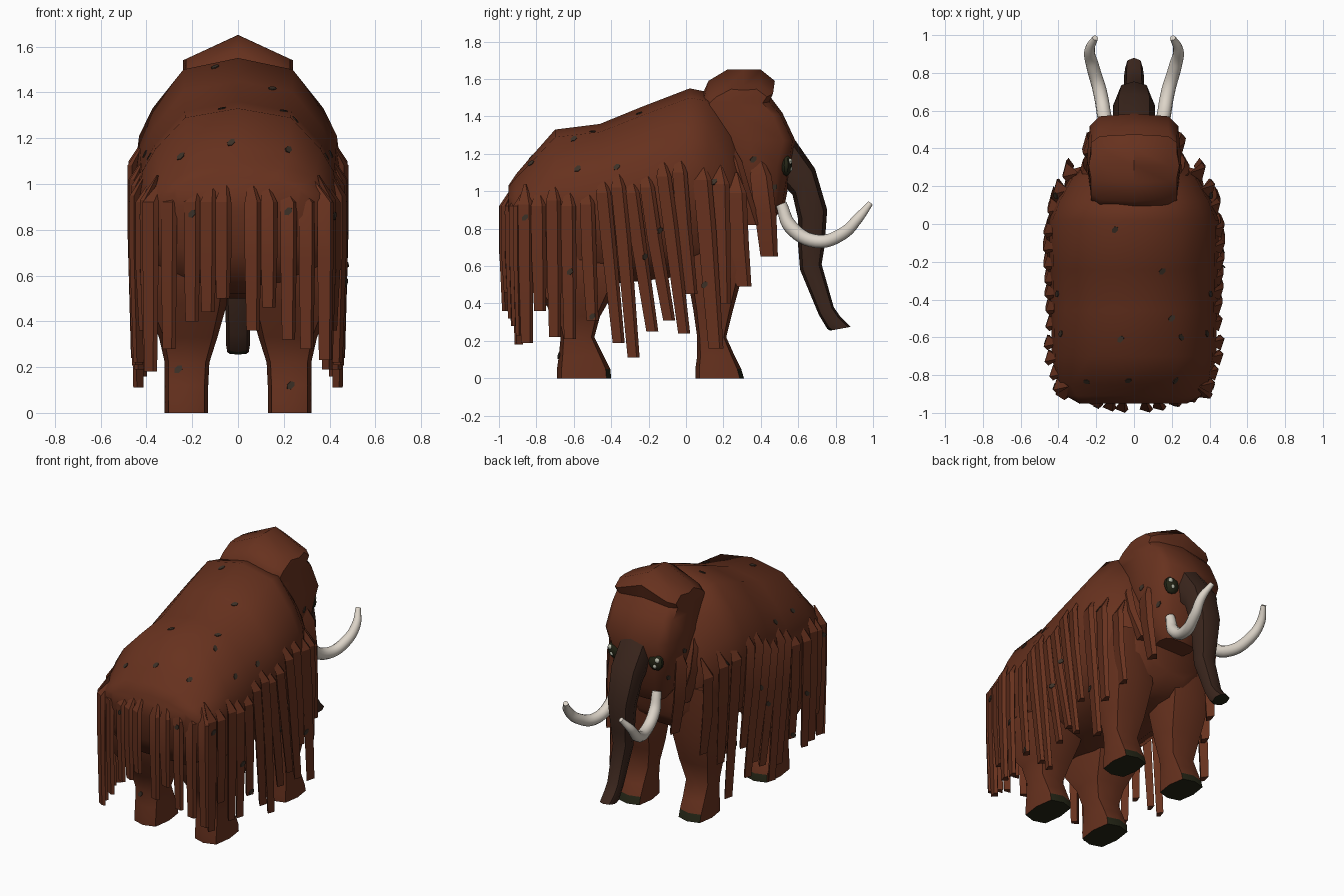
import bpy, bmesh, math
from mathutils import Vector as V

if "Cube" in bpy.data.objects:
    bpy.data.objects.remove(bpy.data.objects["Cube"])


def material(name, rgb):
    m = bpy.data.materials.new(name)
    m.diffuse_color = (*rgb, 1)
    m.use_nodes = True
    m.node_tree.nodes["Principled BSDF"].inputs["Base Color"].default_value = m.diffuse_color
    return m


FUR = material("reddish_brown_fur", (0.135, 0.031, 0.013))
SKIN = material("dark_trunk_skin", (0.043, 0.019, 0.012))
DARK = material("dark_horn", (0.018, 0.019, 0.008))
IVORY = material("ivory", (0.72, 0.66, 0.58))
GLINT = material("eye_glint", (0.5, 0.52, 0.42))
MUD = material("dark_fur_fleck", (0.045, 0.030, 0.020))


def finish(name, bm, mats, angle=40):
    bmesh.ops.recalc_face_normals(bm, faces=bm.faces[:])
    me = bpy.data.meshes.new(name)
    bm.to_mesh(me)
    bm.free()
    ob = bpy.data.objects.new(name, me)
    bpy.context.collection.objects.link(ob)
    for m in mats:
        me.materials.append(m)
    bpy.ops.object.select_all(action='DESELECT')
    ob.select_set(True)
    bpy.context.view_layer.objects.active = ob
    bpy.ops.object.shade_smooth_by_angle(angle=math.radians(angle))
    return ob


def add_loft(bm, rings):
    rows = [[bm.verts.new(p) for p in r] for r in rings]
    n = len(rows[0])
    for a, b in zip(rows, rows[1:]):
        for i in range(n):
            bm.faces.new((a[i], a[(i + 1) % n], b[(i + 1) % n], b[i]))
    bm.faces.new(rows[0])
    bm.faces.new(rows[-1])


def ring(c, a, b, n=8, power=1.0):
    # closed ring round c with half axes a and b; a power below 1 squares it off
    def f(t):
        return math.copysign(abs(t) ** power, t) if abs(t) > 1e-6 else 0
    ts = [2 * math.pi * i / n for i in range(n)]
    return [c + a * f(math.cos(t)) + b * f(math.sin(t)) for t in ts]


# Body: cross-sections from rump to chest (y, top, bottom, half width)
half = [(0, 0), (.53, .05), (.83, .22), (.96, .34), (1, .48), (.93, .85), (.5, 1), (0, 1)]
sections = [(-.95, 1.03, .88, .28), (-.91, 1.09, .70, .365), (-.85, 1.16, .58, .405),
            (-.70, 1.33, .52, .435), (-.46, 1.36, .50, .44), (-.24, 1.45, .52, .445),
            (.02, 1.55, .55, .45), (.12, 1.53, .55, .41), (.24, 1.42, .57, .34), (.33, 1.2, .68, .24)]
rings = []
for y, top, bot, w in sections:
    pts = [V((x * w, y, top - d * (top - bot))) for x, d in half]
    rings.append(pts + [V((-p.x, p.y, p.z)) for p in pts[-2:0:-1]])
bm = bmesh.new()
add_loft(bm, rings)
finish("body", bm, [FUR], 50)

# Head: stacked slices with a peaked crest (z, back, front, half width, ridge, squareness)
bm = bmesh.new()
slices = [(.83, .31, .46, .12, 0, .6), (.94, .22, .53, .20, 0, .6), (1.14, .14, .57, .24, 0, .7),
          (1.27, .10, .585, .25, 0, .45), (1.41, .08, .515, .24, .01, .4),
          (1.47, .08, .455, .24, .03, .4), (1.50, .12, .475, .24, .09, .4),
          (1.54, .22, .40, .24, .11, .4), (1.54, .31, .31, .24, .111, .4)]
rings = []
for z, back, front, w, ridge, sq in slices:
    r = ring(V((0, (back + front) / 2, z)), V((0, (front - back) / 2, 0)), V((w, 0, 0)), 12, sq)
    rings.append([p + V((0, 0, ridge * (1 - abs(p.x) / w))) for p in r])
add_loft(bm, rings)
bmesh.ops.delete(bm, geom=[f for f in bm.faces if len(f.verts) > 4 and f.calc_center_median().z > 1.5],
                 context='FACES_ONLY')
bmesh.ops.remove_doubles(bm, verts=bm.verts[:], dist=.001)
finish("head", bm, [FUR], 45)

# Trunk: front edge and back edge points with half width
bm = bmesh.new()
edges = [(.565, 1.30, .46, 1.10, .11), (.69, 1.12, .57, .98, .11), (.755, .90, .60, .85, .09),
         (.74, .70, .60, .70, .07), (.725, .61, .61, .58, .062), (.79, .38, .71, .34, .052),
         (.825, .33, .755, .265, .052), (.88, .275, .77, .255, .047)]
rings = []
for fy, fz, by, bz, w in edges:
    f, b = V((0, fy, fz)), V((0, by, bz))
    rings.append(ring((f + b) / 2, (f - b) / 2, V((w, 0, 0)), 8, .85))
add_loft(bm, rings)
ob = finish("trunk", bm, [SKIN, DARK], 50)
for p in ob.data.polygons:
    p.material_index = int(p.center.z < .28 and p.normal.z < -.5)

# Legs: (z, back, front, inner x, outer x)
front_leg = [(0, .05, .31, .13, .32), (.05, .05, .295, .13, .32), (.12, .06, .26, .13, .32),
             (.22, .06, .215, .125, .32), (.36, .04, .25, .09, .345), (.58, .0, .31, .06, .38),
             (.9, -.05, .32, .08, .36)]
back_leg = [(0, -.69, -.40, .13, .32), (.05, -.69, -.405, .13, .32), (.12, -.68, -.44, .13, .32),
            (.22, -.67, -.49, .125, .32), (.33, -.70, -.46, .09, .345), (.47, -.81, -.38, .05, .41),
            (.65, -.86, -.33, .03, .41), (.9, -.88, -.33, .04, .36)]
for label, data in (("front_leg", front_leg), ("back_leg", back_leg)):
    for side, s in (("right", 1), ("left", -1)):
        bm = bmesh.new()
        add_loft(bm, [ring(V((s * (i + o) / 2, (b + f) / 2, z)), V((0, (f - b) / 2, 0)),
                           V(((o - i) / 2, 0, 0)), 8, .55) for z, b, f, i, o in data])
        ob = finish(f"{label}_{side}", bm, [FUR, DARK], 50)
        # soles and toes
        for p in ob.data.polygons:
            p.material_index = int(p.center.z < .001 or (p.center.z < .04 and p.normal.y > .5))


def add_strand(bm, pts, out, width, thick):
    # hanging lock of fur: pointed at the root, bent over, slightly narrower at the tip
    tan = V((-out.y, out.x, 0))
    add_loft(bm, [[p + out * thick * a * k + tan * width * b * k
                   for a, b in ((1, .5), (.3, 1), (-1, 0), (.3, -1))]
                  for p, k in zip(pts, (.15, 1, 1, .8))])


# Side fur: (root y, root z, tip y, tip z, outer x)
locks = [(-.86, 1.04, -.85, .19, .40), (-.79, 1.03, -.78, .36, .42), (-.71, 1.06, -.70, .22, .445),
         (-.63, 1.03, -.62, .21, .45), (-.53, 1.04, -.50, .31, .44), (-.45, 1.10, -.36, .19, .44),
         (-.37, 1.13, -.28, .11, .445), (-.30, 1.10, -.18, .25, .445), (-.22, 1.13, -.09, .31, .45),
         (-.13, 1.19, -.01, .24, .455), (-.04, 1.21, .03, .45, .45), (.08, 1.17, .16, .16, .43),
         (.18, 1.15, .20, .40, .40), (.27, 1.10, .31, .49, .35)]
for side, s in (("right", 1), ("left", -1)):
    bm = bmesh.new()
    for i, (y0, z0, y1, z1, x) in enumerate(locks):
        path = [V((s * (x - .05), y0, z0)), V((s * x, y0 + .1 * (y1 - y0), z0 - .11)),
                V((s * x, y0 + .4 * (y1 - y0), z0 - .38)), V((s * (x - .01), y1, z1))]
        add_strand(bm, path, V((s, 0, 0)), .05 if i >= 11 else .040, .028)
    finish("side_fur_" + side, bm, [FUR], 30)

    # cheek lock and ear
    bm = bmesh.new()
    add_strand(bm, [V((s * .20, .38, 1.22)), V((s * .235, .40, 1.08)), V((s * .24, .425, .88)),
                    V((s * .22, .445, .65))], V((s, 0, 0)), .058, .035)
    add_strand(bm, [V((s * .22, .22, 1.28)), V((s * .255, .24, 1.16)), V((s * .26, .28, 1.02)),
                    V((s * .23, .35, .82))], V((s, 0, 0)), .06, .035)
    finish("cheek_fur_" + side, bm, [FUR], 30)

    # tusk
    cu = bpy.data.curves.new("tusk_path", 'CURVE')
    cu.dimensions = '3D'
    cu.bevel_depth, cu.bevel_resolution, cu.resolution_u = 1, 3, 6
    cu.use_fill_caps = True
    sp = cu.splines.new('BEZIER')
    path = [(.14, .51, .93, .03), (.155, .56, .81, .038), (.18, .70, .733, .037),
            (.22, .84, .775, .034), (.235, .92, .855, .028), (.205, .985, .935, .016)]
    sp.bezier_points.add(len(path) - 1)
    for bp, (x, y, z, r) in zip(sp.bezier_points, path):
        bp.co, bp.radius = (s * x, y, z), r
        bp.handle_left_type = bp.handle_right_type = 'AUTO'
    tmp = bpy.data.objects.new("tusk_path", cu)
    bpy.context.collection.objects.link(tmp)
    bm = bmesh.new()
    bm.from_mesh(tmp.to_mesh())
    tmp.to_mesh_clear()
    bpy.data.objects.remove(tmp)
    finish("tusk_" + side, bm, [IVORY], 60)

    # eye and glints
    for name, c, r, m in (("eye_", (.15, .535, 1.14), (.055, .032, .058), DARK),
                          ("eye_glint_upper_", (.175, .556, 1.16), (.017, .012, .017), GLINT),
                          ("eye_glint_lower_", (.16, .560, 1.12), (.013, .009, .014), GLINT)):
        bm = bmesh.new()
        bmesh.ops.create_uvsphere(bm, u_segments=10, v_segments=6, radius=1)
        bmesh.ops.scale(bm, vec=r, verts=bm.verts[:])
        bmesh.ops.translate(bm, vec=(s * c[0], c[1], c[2]), verts=bm.verts[:])
        finish(name + side, bm, [m])

# Rump fur: (x, tip z)
bm = bmesh.new()
for x, z1 in ((-.38, .18), (-.30, .28), (-.20, .40), (-.13, .44), (-.065, .50),
              (.065, .36), (.135, .46), (.22, .32), (.30, .28), (.38, .23)):
    y = -.972 + max(0, abs(x) - .1) * .25
    out = V((x * .6, -1, 0)).normalized()
    path = [V((x * .84, y + .05, 1.03)), V((x, y, .92)), V((x, y, .68)), V((x, y + .01, z1))]
    add_strand(bm, path, out, .036, .027)
finish("rump_fur", bm, [FUR], 30)

# Dark flecks: small thin plates laid on the fur from the sides, the back and above
side_spots = [(-.86, .86), (-.62, .57), (-.58, 1.12), (-.37, 1.13), (-.22, .65), (-.14, .79),
              (.15, 1.05), (.36, 1.17), (-.5, .33), (.1, .5), (.47, 1.02)]
back_spots = [(-.2, .87), (.22, .88), (.22, 1.15), (-.25, 1.12), (-.03, 1.18), (.23, .12), (-.26, .19)]
top_spots = [(-.07, -.61), (.15, -.25), (-.1, -.03), (.25, -.6), (.2, -.5)]
rays = [(V((s * 3, y, z)), V((-s, 0, 0))) for s in (1, -1) for y, z in side_spots]
rays += [(V((x, -3, z)), V((0, 1, 0))) for x, z in back_spots]
rays += [(V((x, y, 3)), V((0, 0, -1))) for x, y in top_spots]
bpy.context.view_layer.update()
deps = bpy.context.evaluated_depsgraph_get()
bm = bmesh.new()
for origin, d in rays:
    hit, loc, nor, *_ = bpy.context.scene.ray_cast(deps, origin, d)
    if hit:
        a = nor.orthogonal().normalized()
        b = nor.cross(a)
        bottom = ring(loc - nor * .002, a * .022, b * .015, 6)
        add_loft(bm, [bottom, [p + nor * .006 for p in bottom]])
finish("fur_flecks", bm, [MUD], 30)
